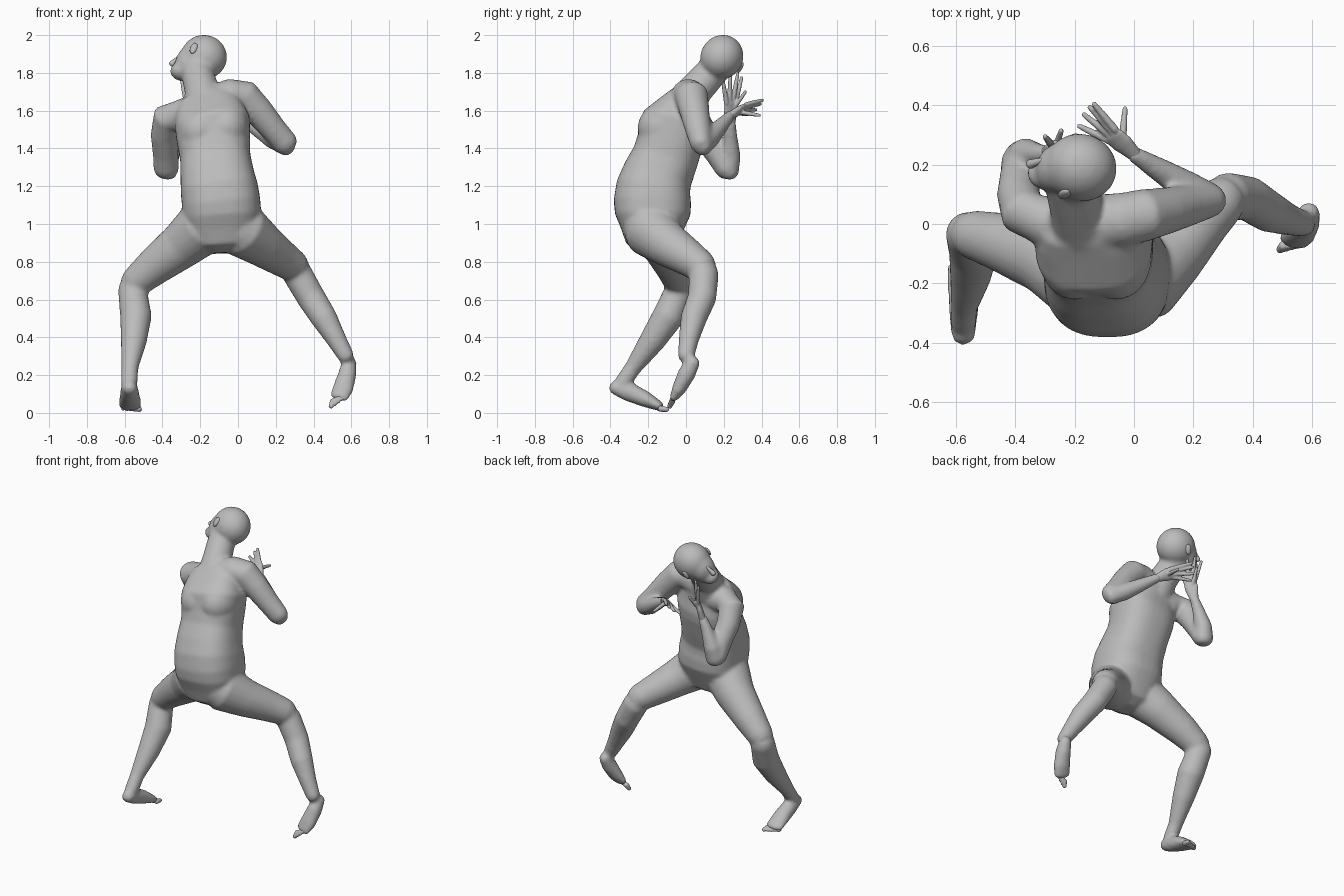
import bpy, bmesh, math
from mathutils import Vector, Matrix

default = bpy.data.objects.get("Cube")
if default:
    bpy.data.objects.remove(default, do_unlink=True)

# One plain grey skin
skin = bpy.data.materials.new("grey_skin")
skin.use_nodes = True
grey = (0.5, 0.5, 0.5, 1)
skin.diffuse_color = grey
skin.node_tree.nodes["Principled BSDF"].inputs["Base Color"].default_value = grey


def tube(bm, stations, side=(1, 0, 0), sides=20, power=1.0):
    """Closed tube through (x, y, z, half width[, half depth]) with rounded ends.
    A power below one makes the section squarer."""
    centers = [Vector(s[:3]) for s in stations]
    sizes = [(s[3], s[-1]) for s in stations]
    last = len(centers) - 1
    rings = []

    def ring(center, tangent, width, depth):
        across = Vector(side)
        across = (across - tangent * across.dot(tangent)).normalized()
        deep = tangent.cross(across)
        verts = []
        for i in range(sides):
            angle = math.tau * i / sides
            c, s = (math.copysign(abs(v) ** power, v) for v in (math.cos(angle), math.sin(angle)))
            verts.append(bm.verts.new(center + across * width * c + deep * depth * s))
        rings.append(verts)

    for i, center in enumerate(centers):
        tangent = (centers[min(i + 1, last)] - centers[max(i - 1, 0)]).normalized()
        width, depth = sizes[i]
        round_off = tangent * min(width, depth)
        if i == 0:
            ring(center - round_off * 0.75, tangent, width * 0.35, depth * 0.35)
            ring(center - round_off * 0.5, tangent, width * 0.8, depth * 0.8)
        ring(center, tangent, width, depth)
        if i == last:
            ring(center + round_off * 0.5, tangent, width * 0.8, depth * 0.8)
            ring(center + round_off * 0.75, tangent, width * 0.35, depth * 0.35)

    for low, high in zip(rings, rings[1:]):
        for i in range(sides):
            j = (i + 1) % sides
            bm.faces.new((low[i], low[j], high[j], high[i]))
    bm.faces.new(rings[0][::-1])
    bm.faces.new(rings[-1])


def ball(bm, center, radii, axes=Matrix.Identity(3)):
    """Ellipsoid with its radii measured along the given axes."""
    matrix = Matrix.Translation(center) @ axes.to_4x4() @ Matrix.Diagonal((*radii, 1))
    bmesh.ops.create_uvsphere(bm, u_segments=20, v_segments=12, radius=1, matrix=matrix)


def finish(name, bm, voxel, smoothing):
    """Fuse the overlapping volumes into one smooth skin."""
    bmesh.ops.recalc_face_normals(bm, faces=bm.faces)
    mesh = bpy.data.meshes.new(name)
    bm.to_mesh(mesh)
    bm.free()
    mesh.materials.append(skin)
    obj = bpy.data.objects.new(name, mesh)
    bpy.context.collection.objects.link(obj)
    remesh = obj.modifiers.new("fuse", 'REMESH')
    remesh.mode = 'VOXEL'
    remesh.voxel_size = voxel
    remesh.use_smooth_shade = True
    smooth = obj.modifiers.new("blend", 'SMOOTH')
    smooth.factor = 0.5
    smooth.iterations = smoothing


body = bmesh.new()

# Torso from pelvis to collar
tube(body, [
    (-.08, -.18, .97, .19, .165), (-.085, -.176, 1.05, .208, .2),
    (-.09, -.178, 1.12, .208, .205), (-.1, -.172, 1.19, .205, .198),
    (-.11, -.15, 1.26, .195, .185), (-.12, -.11, 1.35, .186, .175),
    (-.13, -.08, 1.45, .195, .175), (-.135, -.065, 1.53, .2, .175),
    (-.16, -.018, 1.61, .18, .122),
], side=(1, 0, .15), sides=36, power=.8)

# Soft shoulder blades
for x, z in ((-.2, 1.49), (-.06, 1.51)):
    ball(body, (x, -.115, z), (.12, .142, .13))

# Neck
tube(body, [(-.17, .0, 1.63, .115), (-.192, .05, 1.71, .092), (-.22, .15, 1.82, .085)])

# Head, turned to the side, chin raised and crown rolled over
forward = Vector((-.87, .28, .22)).normalized()
left = Vector((.33, .4, .85)).cross(forward).normalized()
up = forward.cross(left)
head_axes = Matrix((forward, left, up)).transposed()
skull = Vector((-.18, .19, 1.884))


def on_head(ahead, aside, above):
    return skull + forward * ahead + left * aside + up * above


ball(body, skull, (.124, .114, .119), head_axes)
ball(body, on_head(.06, 0, -.05), (.078, .084, .1), head_axes)
ball(body, on_head(.093, 0, -.12), (.055, .056, .043), head_axes)

# Collar, shoulders and arms
tube(body, [(-.2, -.01, 1.58, .1), (-.3, .01, 1.575, .088), (-.375, .04, 1.56, .082),
            (-.39, .1, 1.47, .073), (-.383, .17, 1.37, .068), (-.38, .215, 1.29, .068, .06)],
     side=(1, 0, 0))
tube(body, [(-.38, .228, 1.275, .06, .052), (-.365, .235, 1.36, .055),
            (-.33, .235, 1.45, .04), (-.29, .235, 1.54, .028)])
tube(body, [(-.12, .0, 1.64, .1), (-.03, .015, 1.68, .092), (.035, .03, 1.675, .089),
            (.11, .045, 1.595, .079), (.19, .065, 1.5, .069), (.255, .08, 1.425, .058, .066)],
     side=(0, 1, 0))
tube(body, [(.263, .085, 1.415, .058, .05), (.18, .125, 1.455, .054),
            (.09, .18, 1.515, .042), (0, .235, 1.575, .028)], side=(0, 0, 1))

# Right leg
tube(body, [(-.19, -.17, .98, .148), (-.3, -.11, .885, .124), (-.45, -.06, .77, .1),
            (-.545, -.035, .69, .082)], side=(0, 1, 0))
tube(body, [(-.56, -.03, .66, .076), (-.54, -.095, .51, .084), (-.552, -.18, .38, .069),
            (-.572, -.28, .24, .045), (-.575, -.335, .16, .044)])
tube(body, [(-.575, -.377, .135, .04, .038), (-.575, -.31, .115, .048, .052),
            (-.572, -.22, .075, .056, .044), (-.57, -.14, .035, .06, .026)])

# Left leg
tube(body, [(.02, -.19, .97, .148), (.13, -.095, .89, .119), (.23, .015, .82, .098),
            (.297, .08, .775, .085)], side=(0, 0, 1))
tube(body, [(.312, .095, .74, .079), (.387, .085, .61, .076), (.457, .04, .5, .07),
            (.52, .015, .39, .054), (.572, 0, .3, .044)])
tube(body, [(.59, .038, .27, .038), (.58, .005, .21, .048),
            (.557, -.035, .13, .056, .038), (.535, -.06, .085, .053, .024)],
     side=(.85, .15, .45))
finish("body", body, .011, 9)

# Nose and ears
features = bmesh.new()
tube(features, [(*on_head(.125, 0, -.03), .01), (*on_head(.145, 0, -.068), .014),
                (*on_head(.152, 0, -.085), .017)], side=left, sides=12)
for sign in (1, -1):
    ball(features, on_head(.035, sign * .108, -.015), (.02, .011, .034), head_axes)
finish("nose_and_ears", features, .005, 2)


def hand(name, wrist, knuckles, tips, thumb, spread):
    """Flat palm with four fanned fingers and a thumb."""
    bm = bmesh.new()
    wrist, knuckles, spread = Vector(wrist), Vector(knuckles), Vector(spread)
    middle = wrist.lerp(knuckles, .6)
    tube(bm, [(*wrist, .025, .022), (*middle, .042, .02), (*knuckles, .042, .015)],
         side=spread, sides=16)
    roots = [knuckles + spread * (i - 1.5) * .021 for i in range(4)] + [middle]
    for root, tip in zip(roots, tips + [thumb]):
        tip = Vector(tip)
        tube(bm, [(*root, .0135), (*root.lerp(tip, .5), .0125), (*tip, .009)],
             side=spread.cross(tip - root), sides=10)
    finish(name, bm, .005, 2)


# Hands
hand("right_hand", (-.295, .235, 1.52), (-.255, .238, 1.64),
     [(-.205, .195, 1.765), (-.235, .235, 1.795), (-.265, .275, 1.8), (-.3, .295, 1.775)],
     (-.245, .315, 1.7), (-.6, .75, 0))
hand("left_hand", (.005, .232, 1.572), (-.07, .298, 1.61),
     [(-.185, .33, 1.58), (-.17, .37, 1.605), (-.15, .395, 1.635), (-.135, .405, 1.655)],
     (-.03, .39, 1.575), (.2, .65, .7))


def toes(name, first, step, direction):
    """Row of five short toes, largest first."""
    bm = bmesh.new()
    for i in range(5):
        root = Vector(first) + Vector(step) * i
        size = .017 - .0016 * i
        end = root + Vector(direction) * (1 - .12 * i)
        tube(bm, [(*root, size), (*end, size * .8)], side=step, sides=10)
    finish(name, bm, .005, 2)


# Toes
toes("right_toes", (-.526, -.135, .022), (-.021, -.004, 0), (.004, .035, -.004))
toes("left_toes", (.504, -.073, .062), (.017, .002, .009), (-.012, -.014, -.028))
